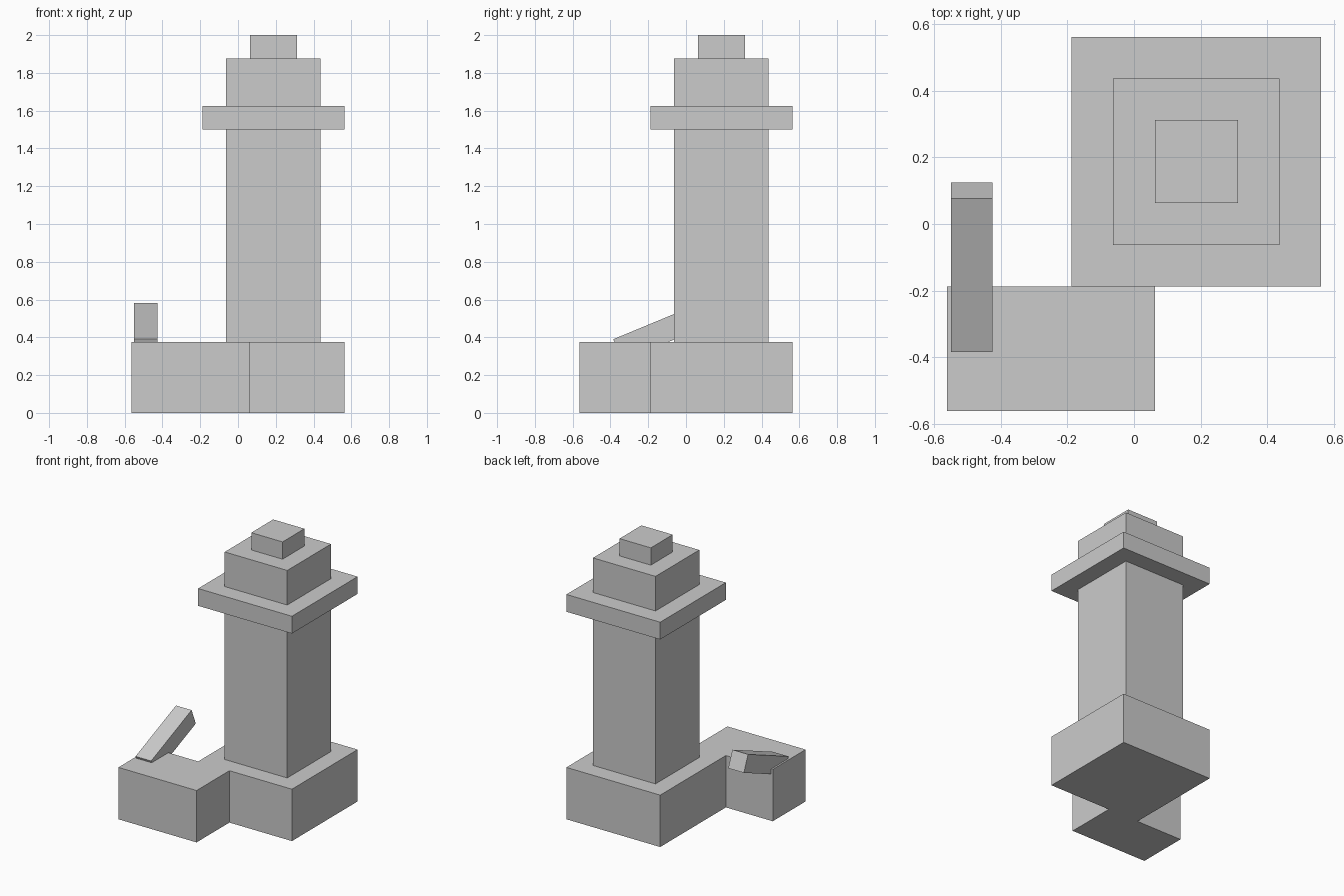
import bpy
import math

if "Cube" in bpy.data.objects:
    bpy.data.objects.remove(bpy.data.objects["Cube"])

grey = bpy.data.materials.new("plain grey")
grey.diffuse_color = (0.6, 0.6, 0.6, 1)
grey.use_nodes = True
grey.node_tree.nodes["Principled BSDF"].inputs["Base Color"].default_value = grey.diffuse_color


def box(name, center, size, tilt=0.0):
    """Box with a given centre and size, optionally tilted about x."""
    bpy.ops.mesh.primitive_cube_add(size=1, location=center, rotation=(tilt, 0, 0))
    ob = bpy.context.object
    ob.name = name
    ob.scale = size
    bpy.ops.object.transform_apply(location=False, rotation=False, scale=True)
    ob.data.materials.append(grey)
    return ob


# Square tower tiers sharing one axis: name, width, bottom, top
C = 0.1875
for name, width, z0, z1 in [
    ("tower_base", 0.75, 0, 0.375),
    ("tower_shaft", 0.5, 0.375, 1.5),
    ("tower_ledge", 0.75, 1.5, 1.625),
    ("tower_head", 0.5, 1.625, 1.875),
    ("tower_cap", 0.25, 1.875, 2.0),
]:
    box(name, (C, C, (z0 + z1) / 2), (width, width, z1 - z0))

# Low block in front of the tower
box("front_block", (-0.25, -0.375, 0.1875), (0.625, 0.375, 0.375))

# Tilted bar rising backwards out of the block
box("lever", (-0.4875, -0.13, 0.428), (0.125, 0.5, 0.125), math.radians(22.5))
